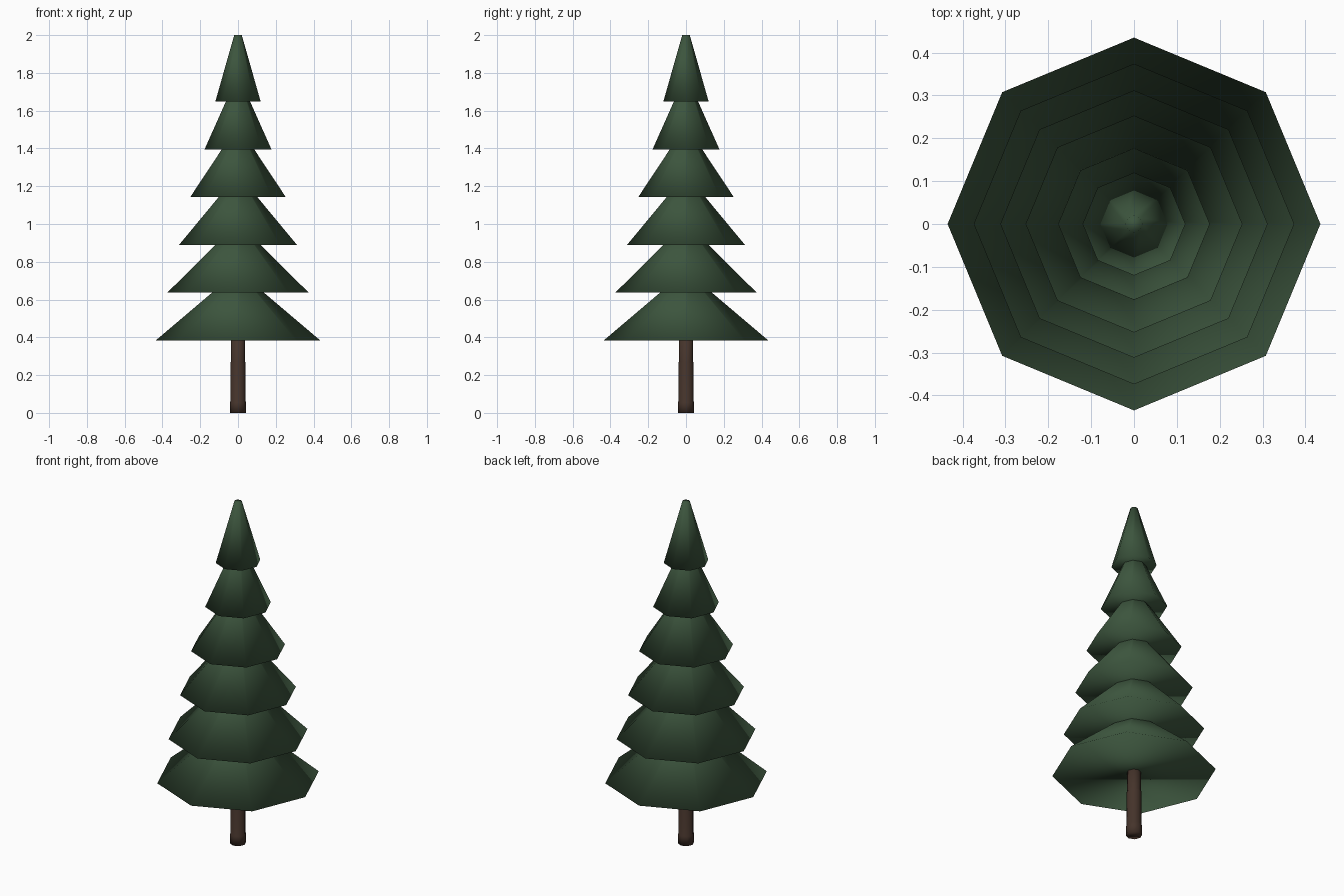
import bpy
import bmesh
from math import pi, sin, cos

if "Cube" in bpy.data.objects:
    bpy.data.objects.remove(bpy.data.objects["Cube"], do_unlink=True)


def make_material(name, rgb):
    mat = bpy.data.materials.new(name)
    mat.use_nodes = True
    mat.diffuse_color = (*rgb, 1)
    mat.node_tree.nodes["Principled BSDF"].inputs["Base Color"].default_value = (*rgb, 1)
    return mat


def lathe(name, profile, sides, mat):
    """Closed smooth solid from (radius, height) rings."""
    bm = bmesh.new()
    rings = [[bm.verts.new((r * cos(2 * pi * i / sides), r * sin(2 * pi * i / sides), z))
              for i in range(sides)] for r, z in profile]
    for low, high in zip(rings, rings[1:]):
        for i in range(sides):
            j = (i + 1) % sides
            bm.faces.new((low[i], low[j], high[j], high[i]))
    bm.faces.new(rings[0][::-1])
    bm.faces.new(rings[-1])
    for face in bm.faces:
        face.smooth = True
    mesh = bpy.data.meshes.new(name)
    bm.to_mesh(mesh)
    bm.free()
    mesh.materials.append(mat)
    obj = bpy.data.objects.new(name, mesh)
    bpy.context.scene.collection.objects.link(obj)
    return obj


needles = make_material("needle green", (0.045, 0.09, 0.047))
bark = make_material("bark brown", (0.06, 0.034, 0.024))

# Trunk with a slightly flared foot
lathe("trunk", [(0.043, 0), (0.043, 0.055), (0.041, 0.06), (0.041, 0.26),
                (0.038, 0.27), (0.038, 0.45)], 8, bark)

# Six overlapping eight-sided tiers, all of one height with a small blunt tip
for n, radius in enumerate((0.435, 0.374, 0.312, 0.253, 0.177, 0.12)):
    base = 0.384 + 0.2528 * n
    lathe(f"foliage_tier_{n + 1}", [(radius, base), (0.02, base + 0.352)], 8, needles)
